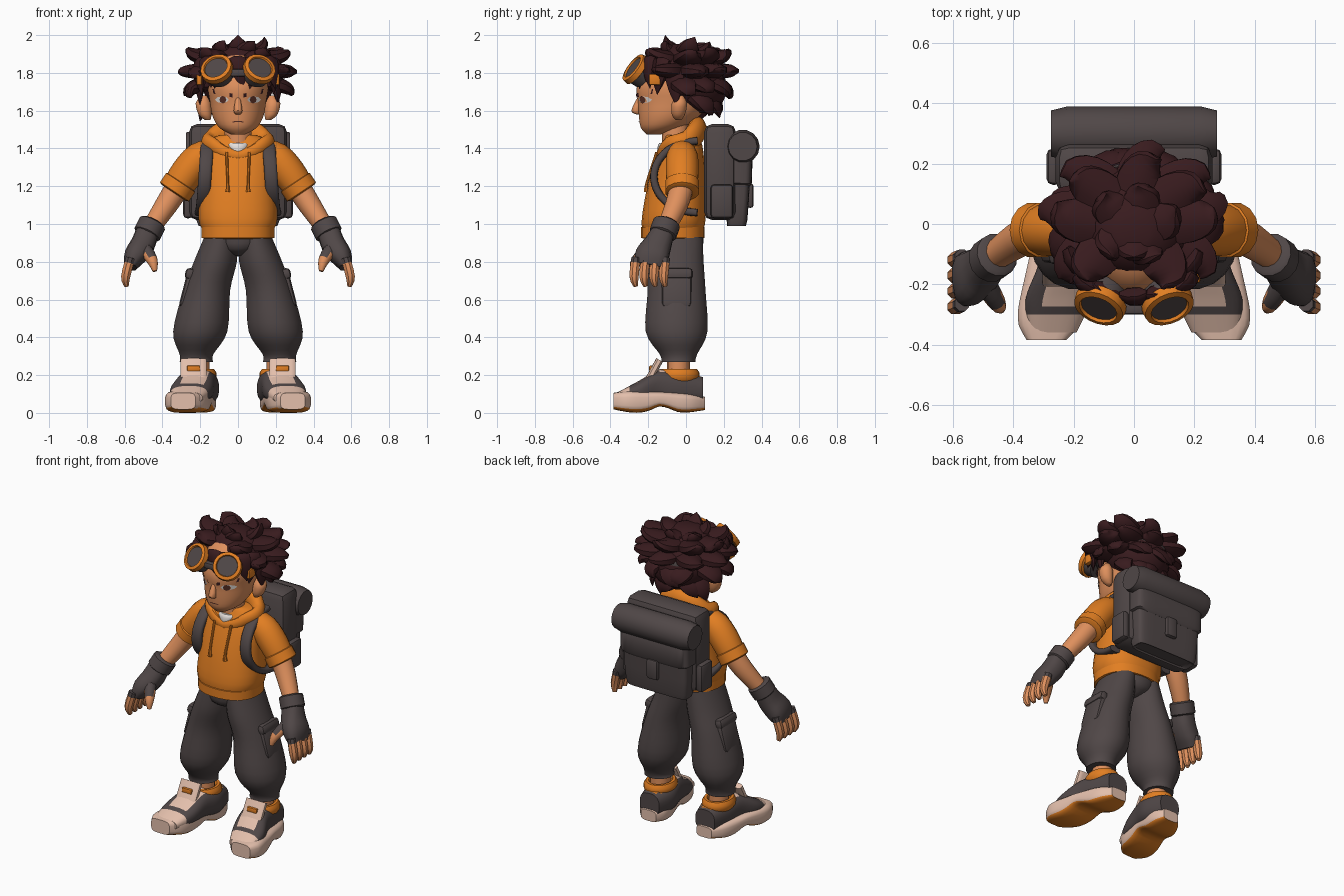
import bpy, bmesh, math, random
from math import sin, cos, pi, radians
from mathutils import Vector, Euler
from mathutils.bvhtree import BVHTree

random.seed(11)
X, Y, Z = Vector((1, 0, 0)), Vector((0, 1, 0)), Vector((0, 0, 1))
default_cube = bpy.data.objects.get("Cube")
if default_cube:
    bpy.data.objects.remove(default_cube)


def material(name, *colour):
    mat = bpy.data.materials.new(name)
    mat.use_nodes = True
    mat.diffuse_color = (*colour, 1)
    shader = next(node for node in mat.node_tree.nodes if node.type == "BSDF_PRINCIPLED")
    shader.inputs["Base Color"].default_value = (*colour, 1)
    shader.inputs["Roughness"].default_value = .8
    return mat


orange = material("orange cloth", .76, .21, .016)
charcoal = material("charcoal cloth", .08, .063, .063)
hair_brown = material("dark brown hair", .04, .011, .013)
skin = material("warm skin", .74, .28, .11)
cream = material("cream rubber", .77, .52, .41)
white = material("soft white", .8, .75, .72)
eye_brown = material("eye brown", .1, .03, .02)


def finish(name, bm, mats, rule=None, mirror=False):
    """Turn a bmesh into a smooth shaded object, coloured by a face rule."""
    bmesh.ops.recalc_face_normals(bm, faces=bm.faces)
    bm.normal_update()
    for face in bm.faces:
        if rule:
            face.material_index = int(rule(face.calc_center_median(), face.normal))
    mesh = bpy.data.meshes.new(name)
    bm.to_mesh(mesh)
    bm.free()
    obj = bpy.data.objects.new(name, mesh)
    bpy.context.collection.objects.link(obj)
    for mat in mats:
        mesh.materials.append(mat)
    for other in bpy.context.selected_objects:
        other.select_set(False)
    obj.select_set(True)
    bpy.context.view_layer.objects.active = obj
    bpy.ops.object.shade_smooth_by_angle(angle=radians(40))
    if mirror:
        obj.modifiers.new("mirror", "MIRROR").use_mirror_merge = False
    return obj


def sweep(bm, path, sides=14, steps=3, ref=X, axis=None, closed=False, power=2):
    """Skin rounded sections (x, y, z, radius along ref, other radius) along a smooth path."""
    keys = [tuple(p) if len(p) == 5 else (*p, p[-1]) for p in path]
    count, dense, rings = len(keys), [], []
    for i in range(count if closed else count - 1):
        near = [keys[(i + k) % count] if closed else keys[min(max(i + k, 0), count - 1)]
                for k in (-1, 0, 1, 2)]
        for s in range(steps):
            t = s / steps
            dense.append([b + t * ((c - a) + t * ((2 * a - 5 * b + 4 * c - d)
                          + t * (3 * b - a - 3 * c + d))) / 2 for a, b, c, d in zip(*near)])
    if not closed:
        dense.append(keys[-1])
    total = len(dense)
    for i, point in enumerate(dense):
        after = dense[(i + 1) % total] if closed else dense[min(i + 1, total - 1)]
        before = dense[i - 1] if closed else dense[max(i - 1, 0)]
        along = axis or (Vector(after[:3]) - Vector(before[:3])).normalized()
        across = along.cross(ref).normalized()
        side = across.cross(along)
        ring = []
        for j in range(sides):
            a = math.tau * (j + .5) / sides
            u, v = (math.copysign(abs(f) ** (2 / power), f) for f in (cos(a), sin(a)))
            ring.append(bm.verts.new(Vector(point[:3]) + side * u * max(point[3], .001)
                                     + across * v * max(point[4], .001)))
        rings.append(ring)
    for i in range(total if closed else total - 1):
        low, high = rings[i], rings[(i + 1) % total]
        for j in range(sides):
            k = (j + 1) % sides
            bm.faces.new((low[j], low[k], high[k], high[j]))
    if not closed:
        bm.faces.new(rings[0][::-1])
        bm.faces.new(rings[-1])


def part(name, mats, path, rule=None, mirror=False, **options):
    bm = bmesh.new()
    sweep(bm, path, **options)
    return finish(name, bm, mats if isinstance(mats, list) else [mats], rule, mirror)


def band(name, mat, start, end, wide, deep, **options):
    """A straight sleeve with softened rims."""
    start, end = Vector(start), Vector(end)
    rows = [(start.lerp(end, t), f) for t, f in ((0, .85), (.1, 1), (.9, 1), (1, .85))]
    part(name, mat, [(*p, wide * f, deep * f) for p, f in rows], steps=1, **options)


def hoop(name, mat, center, wide, deep, height, thick, mirror=False):
    """A flat closed ring around an upright axis."""
    path = [(center[0] + wide * sin(a), center[1] + deep * cos(a), center[2], height, thick)
            for a in (pi * i / 6 for i in range(12))]
    part(name, mat, path, mirror=mirror, ref=Z, closed=True, sides=8)


def box(name, mat, center, size, bevel=.02, tilt=0, mirror=False):
    bm = bmesh.new()
    bmesh.ops.create_cube(bm, size=1)
    bmesh.ops.scale(bm, vec=size, verts=bm.verts)
    bmesh.ops.bevel(bm, geom=bm.edges[:], offset=bevel, segments=2, profile=.5, affect="EDGES")
    bmesh.ops.rotate(bm, matrix=Euler((0, tilt, 0)).to_matrix(), verts=bm.verts)
    bmesh.ops.translate(bm, vec=center, verts=bm.verts)
    return finish(name, bm, [mat], mirror=mirror)


def shoe_colour(c, n):
    """Orange heel lining, cream toe cap and lacing, charcoal elsewhere."""
    if c.y > -.1 and c.z > .195:
        return 2
    return c.y < -.31 or (-.27 < c.y < -.1 and abs(c.x - .19 + c.y * .2) < .06 and n.z > .3)


# Shoes: arched rubber sole with orange tread, upper, tongue and collar
sole = []
for t in (i / 10 for i in range(11)):
    rounding = math.sqrt(1 - (2 * t - 1) ** 6)
    bottom, top = .035 * math.exp(-(8 * t - 3.8) ** 2), .1 + .025 * t
    sole.append((.2 + .09 * t, .1 - .485 * t, (top + bottom) / 2,
                 (.1 + .02 * t) * max(rounding, .55), (top - bottom) / 2 * max(rounding, .7)))
part("shoe_sole", [cream, orange], sole, lambda c, n: n.z < -.6 or c.z < .02, True,
     axis=Y, power=4, sides=20, steps=2)
part("shoe_upper", [charcoal, cream, orange], [
    (.2, .09, .12, .07, .07), (.2, -.03, .13, .1, .09), (.22, -.14, .14, .1, .09),
    (.25, -.25, .11, .11, .06), (.27, -.36, .08, .08, .03)],
    shoe_colour, True, axis=Y, power=2.6, sides=24, steps=5)
part("shoe_tongue", cream, [(.235, -.2, .17, .07, .02), (.235, -.14, .28, .07, .02)],
     mirror=True, power=4)
box("tongue_label", orange, (.235, -.185, .235), (.07, .02, .03), .005, mirror=True)
hoop("shoe_collar", orange, (.21, -.04, .2), .075, .09, .035, .022, mirror=True)
part("ankle", skin, [(.21, -.04, .15, .06), (.21, -.04, .32, .06)], mirror=True)

# Baggy trousers with cargo pockets
part("trouser_hips", charcoal, [(0, -.06, .83, .02, .08), (0, -.06, .87, .13, .145),
                                (0, -.06, .95, .185, .155)], axis=Z, sides=24)
part("trouser_leg", charcoal, [
    (.09, -.06, .93, .09, .15), (.12, -.06, .8, .115, .155), (.165, -.05, .65, .125, .155),
    (.2, -.05, .43, .145, .165), (.22, -.04, .31, .09, .1), (.22, -.04, .27, .09)],
    mirror=True, axis=-Z, sides=20, steps=4)
box("cargo_pocket", charcoal, (.262, -.05, .65), (.06, .16, .2), .025, -.25, True)
box("cargo_flap", charcoal, (.25, -.05, .735), (.06, .17, .06), tilt=-.25, mirror=True)

# Hooded top: body, hem, sleeves, hood and drawstrings
part("shirt_body", orange, [
    (0, -.07, .96, .185, .16), (0, -.065, 1.03, .21, .17), (0, -.05, 1.2, .2, .155),
    (0, -.03, 1.36, .2, .125), (0, -.02, 1.44, .16, .1), (0, -.03, 1.47, .1, .08)],
    axis=Z, sides=28, power=2.3)
band("shirt_hem", orange, (0, -.07, .92), (0, -.07, .99), .195, .17, sides=28, power=2.3)
part("sleeve", orange, [(.12, -.02, 1.38, .07), (.2, -.02, 1.35, .085), (.27, -.02, 1.27, .088),
                        (.33, -.02, 1.18, .08)], mirror=True, ref=Y)
band("sleeve_cuff", orange, (.3, -.02, 1.225), (.34, -.02, 1.165), .092, .092, mirror=True, ref=Y)
part("hood", orange, [(.16 * sin(a), -.04 - .1 * cos(a), 1.43 - .07 * cos(a) ** 3,
                       .05 - .02 * cos(a), .035 - .015 * cos(a))
                      for a in (pi * i / 6 for i in range(12))], ref=Z, closed=True, sides=12)
part("undershirt", white, [(0, -.13, 1.36, .02), (0, -.1, 1.41, .06, .05), (0, -.08, 1.43, .06)], axis=Z)
part("drawstring", orange, [(.06, -.155, 1.38, .008), (.055, -.207, 1.22, .008),
                            (.055, -.21, 1.17, .014)], mirror=True, sides=8)

# Arms, fingerless gloves and fingers
part("forearm", skin, [(.31, -.02, 1.21, .065), (.38, -.05, 1.1, .06), (.48, -.12, .95, .045)],
     mirror=True, ref=Y)
band("glove_cuff", charcoal, (.45, -.1, 1.01), (.485, -.125, .94), .074, .074, mirror=True, ref=Y)
part("glove_palm", charcoal, [(.48, -.12, .96, .06), (.505, -.15, .89, .075, .065),
     (.545, -.18, .83, .09, .06), (.57, -.195, .775, .08, .035)], mirror=True, ref=Y, power=2.5)
for number, name in enumerate(("index", "middle", "ring", "little")):
    y = -.265 + .052 * number
    part(name + "_finger", [skin, charcoal], [(.57, y, .82, .026), (.595, y - .01, .72, .026),
         (.59, y, .67, .012)], lambda c, n: c.z > .785, True, ref=Y, sides=8)
part("thumb", [skin, charcoal], [(.51, -.17, .89, .04), (.455, -.26, .81, .03), (.44, -.285, .75, .012)],
     lambda c, n: c.z > .835, True, sides=10)

# Backpack with bedroll, pockets and shoulder straps
box("pack_body", charcoal, (0, .18, 1.275), (.52, .17, .51), .045)
part("pack_front_pocket", charcoal, [(0, .265, 1, .19, .04), (0, .27, 1.02, .22, .055),
                                     (0, .285, 1.34, .235, .06)], axis=Z, power=6, sides=24)
band("pack_flap", charcoal, (0, .28, 1.2), (0, .285, 1.36), .245, .068, power=6, sides=24)
box("pack_buckle", charcoal, (0, .34, 1.15), (.08, .035, .13), .015)
box("pack_side_pocket", charcoal, (.265, .19, 1.12), (.05, .12, .18), mirror=True)
band("bedroll", charcoal, (-.275, .3, 1.41), (.275, .3, 1.41), .09, .09, ref=Z)
part("shoulder_strap", charcoal, [(.155 + .004 * i, .06 - .23 * sin(pi * i / 10),
                                   1.25 + .19 * cos(pi * i / 10), .035, .02) for i in range(11)],
     mirror=True, power=3)

# Head, neck, ears and nose
part("neck", skin, [(0, -.05, 1.38, .075), (0, -.06, 1.56, .07)], axis=Z)
head = part("head", skin, [
    (0, -.17, 1.475, .04), (0, -.13, 1.51, .1, .11), (0, -.09, 1.57, .135, .16),
    (0, -.06, 1.65, .15, .195), (0, -.05, 1.74, .16, .21), (0, -.03, 1.87, .13, .16),
    (0, -.03, 1.92, .06)], axis=Z, sides=28)
part("ear", skin, [(.16, -.04, 1.55, .015), (.175, -.04, 1.58, .035),
                   (.185, -.035, 1.64, .04), (.18, -.03, 1.68, .015)], mirror=True, axis=Z)
part("nose", skin, [(0, -.245, 1.67, .012), (0, -.265, 1.6, .024), (0, -.25, 1.58, .012)],
     axis=-Z, sides=10)

# Painted face features, thin plates laid on the head
surface = BVHTree.FromPolygons([v.co for v in head.data.vertices],
                               [p.vertices for p in head.data.polygons])


def plate(name, mat, outline, lift):
    bm = bmesh.new()
    hits = [surface.ray_cast(Vector((x, -1, z)), Y)[0] for x, z in outline]
    bm.faces.new([bm.verts.new(hit - Y * lift) for hit in hits])
    finish(name, bm, [mat], mirror=True)


def oval(x, z, wide, tall):
    return [(x + wide * cos(a), z + tall * sin(a)) for a in (pi * i / 4 for i in range(8))]


plate("eye_white", white, oval(.085, 1.658, .036, .018), .004)
plate("iris", eye_brown, oval(.08, 1.658, .018, .02), .007)
plate("eyebrow", hair_brown, [(.03, 1.67), (.13, 1.69), (.135, 1.715), (.03, 1.69)], .009)
plate("mouth", eye_brown, [(0, 1.54), (.03, 1.538), (.03, 1.543), (0, 1.546)], .004)

# Hair: a rounded cap under rows of big curling locks
bm = bmesh.new()
sweep(bm, [(0, .02 - .05 * sin(a), 1.77 + .19 * sin(a), .2 * cos(a), .19 * cos(a))
           for a in (pi * i / 12 for i in range(-5, 6))], axis=Z, sides=20, steps=2)


def lock_row(count, first, last, base, tip, width, loose=1):
    """Locks spaced by angle from the front; base and tip are (radius, height)."""
    for i in range(count):
        a = radians(first + (last - first) * i / max(count - 1, 1) + loose * random.uniform(-6, 6))
        twist = loose * random.choice((-.3, .2, .35))
        rise, path = loose * random.uniform(-.02, .02), []
        for t in (k / 5 for k in range(6)):
            out, curl = sin(t * pi / 2), 1 - cos(t * pi / 2)
            turn, reach = a + twist * curl, base[0] + (tip[0] - base[0]) * out
            size = width * (1 - t * t) * (.8 + .6 * t)
            path.append((reach * sin(turn), -.84 * reach * cos(turn),
                         base[1] + (tip[1] + rise - base[1]) * curl, size, size * .55))
        sweep(bm, path, sides=8, steps=2, ref=Vector((cos(a), sin(a), 0)))


lock_row(5, 120, 240, (.09, 1.68), (.22, 1.56), .075)
lock_row(7, 82, 278, (.1, 1.75), (.29, 1.68), .085)
lock_row(7, 65, 295, (.08, 1.81), (.31, 1.81), .09)
lock_row(7, 40, 320, (.06, 1.87), (.27, 1.92), .09)
lock_row(5, 20, 308, (.03, 1.9), (.15, 1.98), .075)
lock_row(1, 0, 0, (.04, 1.91), (.13, 2), .07, 0)
lock_row(5, -36, 36, (.27, 1.87), (.3, 1.72), .06, .3)
for angle in (-1, 1):
    lock_row(1, 70 * angle, 0, (.19, 1.82), (.22, 1.63), .065, .3)
    lock_row(1, 52 * angle, 0, (.23, 1.86), (.26, 1.68), .065, .3)
finish("hair", bm, [hair_brown])

# Goggles pushed up on the forehead
middle, facing = Vector((.11, -.262, 1.815)), Vector((.3, -.74, .56)).normalized()
part("goggle", [orange, charcoal], [(*(middle + facing * d), r) for d, r in
     ((-.06, .07), (-.01, .075), (-.005, .088), (.025, .085), (.03, .066), (.02, .062))],
     lambda c, n: (c - middle).dot(facing) < -.02 or (c - middle).cross(facing).length < .03,
     True, axis=facing, ref=Z, sides=18, steps=1)
box("goggle_bridge", charcoal, (0, -.28, 1.8), (.08, .04, .04), .01)
hoop("goggle_strap", charcoal, (0, -.02, 1.78), .2, .215, .025, .012)
box("strap_clip", orange, (.205, -.165, 1.765), (.03, .06, .06), .008, mirror=True)
